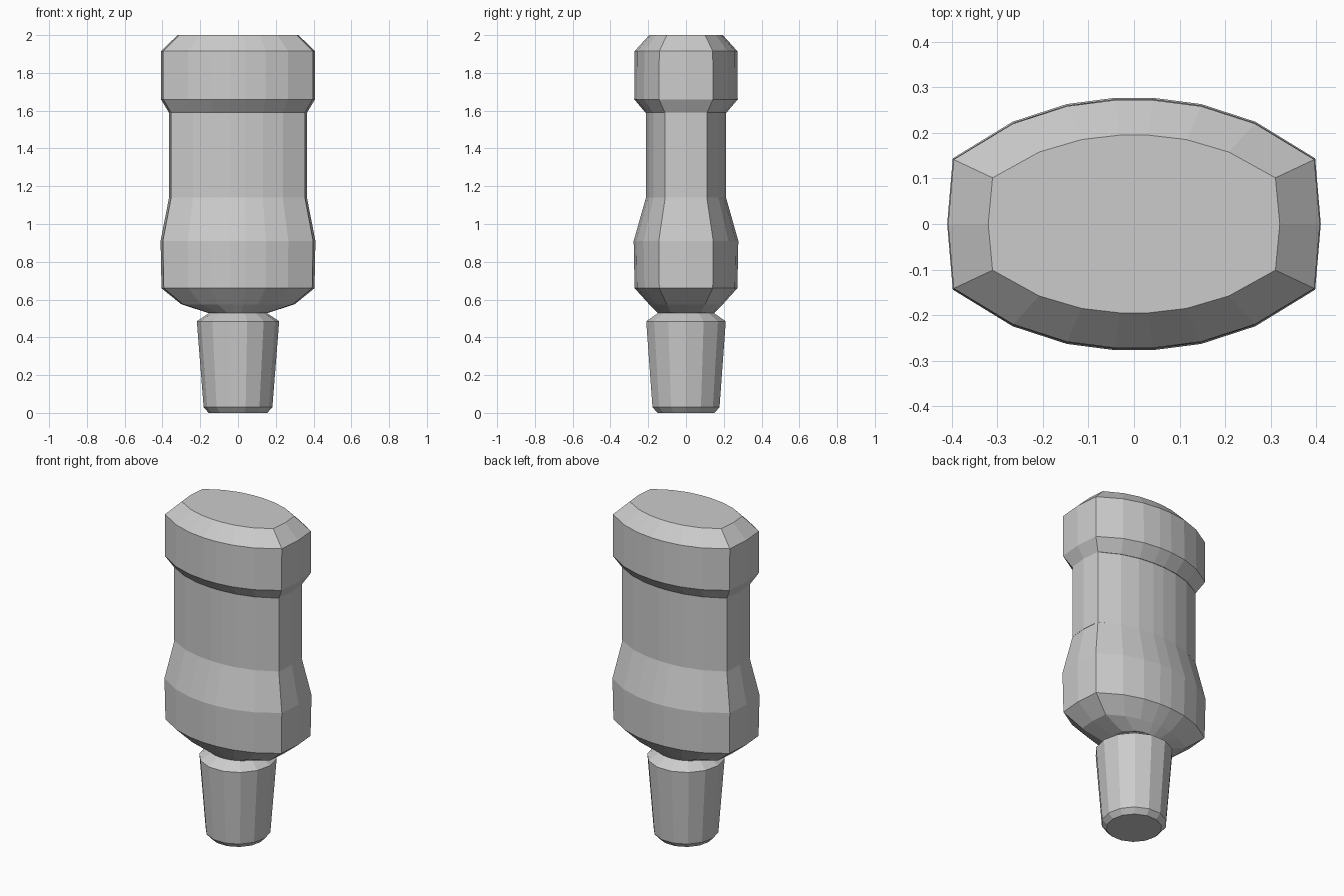
import bpy, bmesh, math

if "Cube" in bpy.data.objects:
    bpy.data.objects.remove(bpy.data.objects["Cube"])


def flask_section(hx, hy):
    # lens-shaped outline with flat ends: bowed front/back, slightly bowed sides
    half = [(1.0, 0.0), (0.97, 0.52), (0.65, 0.81), (0.36, 0.95), (0.1, 1.0)]
    q1 = [(x * hx, y * hy) for x, y in half]
    q2 = [(-x, y) for x, y in reversed(q1)]
    top = q1 + q2
    bottom = [(x, -y) for x, y in reversed(top[1:-1])]
    return top + bottom


def round_section(rx, ry, n=14):
    return [(rx * math.cos(2 * math.pi * i / n), ry * math.sin(2 * math.pi * i / n))
            for i in range(n)]


def loft(name, section, rings):
    # stack sections (z, half width, half depth) and close both ends
    bm = bmesh.new()
    loops = [[bm.verts.new((x, y, z)) for x, y in section(hx, hy)]
             for z, hx, hy in rings]
    n = len(loops[0])
    for a, b in zip(loops, loops[1:]):
        for i in range(n):
            j = (i + 1) % n
            bm.faces.new((a[i], a[j], b[j], b[i]))
    bm.faces.new(list(reversed(loops[0])))
    bm.faces.new(loops[-1])
    bmesh.ops.recalc_face_normals(bm, faces=bm.faces)
    mesh = bpy.data.meshes.new(name)
    bm.to_mesh(mesh)
    bm.free()
    obj = bpy.data.objects.new(name, mesh)
    bpy.context.collection.objects.link(obj)
    return obj


# tapered round plug at the base
loft("tapered_plug", round_section, [
    (0.0, 0.155, 0.155), (0.03, 0.182, 0.182),
    (0.485, 0.218, 0.216), (0.53, 0.15, 0.15)])

# bulging lower grip
loft("lower_bulge", flask_section, [
    (0.53, 0.16, 0.15), (0.575, 0.30, 0.195), (0.66, 0.405, 0.272),
    (0.91, 0.41, 0.277), (1.14, 0.365, 0.212)])

# straight middle grip
loft("middle_grip", flask_section, [
    (1.14, 0.366, 0.212), (1.59, 0.366, 0.212)])

# thick bevelled end cap
loft("end_cap", flask_section, [
    (1.59, 0.366, 0.215), (1.66, 0.408, 0.274),
    (1.915, 0.408, 0.272), (2.0, 0.32, 0.195)])
